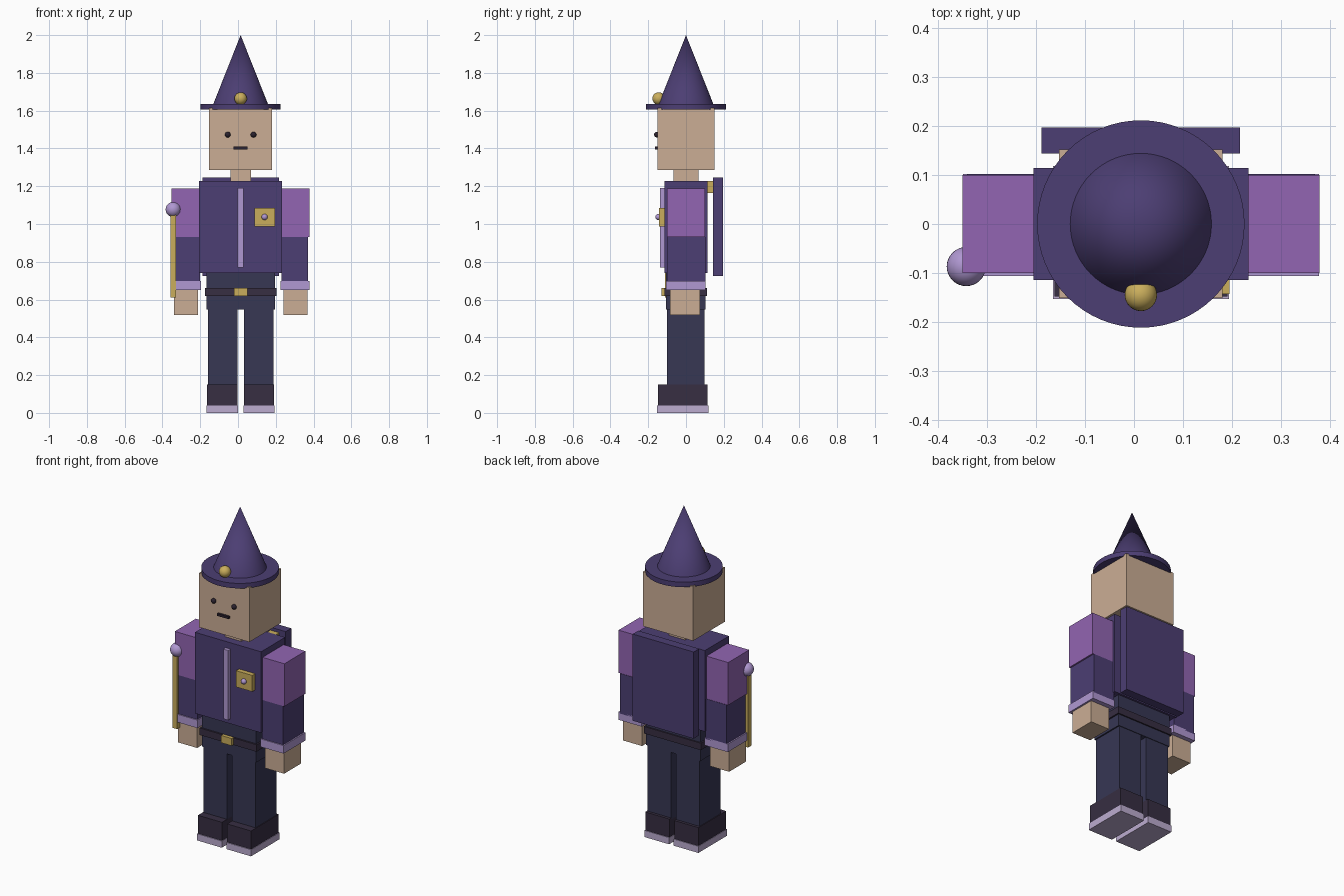
import bpy
import math

if "Cube" in bpy.data.objects:
    bpy.data.objects.remove(bpy.data.objects["Cube"], do_unlink=True)

CX = 0.014  # the body's own centre line


def linear(c):
    c /= 255
    return c / 12.92 if c <= 0.04045 else ((c + 0.055) / 1.055) ** 2.4


def material(name, r, g, b):
    mat = bpy.data.materials.new(name)
    mat.use_nodes = True
    col = (linear(r), linear(g), linear(b), 1)
    mat.diffuse_color = col
    bsdf = mat.node_tree.nodes["Principled BSDF"]
    bsdf.inputs["Base Color"].default_value = col
    bsdf.inputs["Roughness"].default_value = 0.8
    return mat


SKIN = material("skin", 203, 174, 149)
ROBE = material("deep purple", 76, 62, 115)
SLEEVE = material("bright purple", 146, 101, 178)
LILAC = material("lilac", 176, 152, 210)
NAVY = material("navy", 55, 55, 84)
LEATHER = material("dark leather", 55, 46, 66)
GOLD = material("gold", 202, 174, 92)
SOLE = material("pale sole", 188, 172, 208)
INK = material("ink", 42, 33, 46)


def finish(name, mat, smooth=False):
    ob = bpy.context.object
    ob.name = name
    ob.data.name = name
    ob.data.materials.append(mat)
    if smooth:
        bpy.ops.object.shade_smooth_by_angle(angle=math.radians(35))
    return ob


def box(name, mat, x, y, z):
    """Block given by its (low, high) range on each axis."""
    ranges = (x, y, z)
    bpy.ops.mesh.primitive_cube_add(size=1, location=[(a + b) / 2 for a, b in ranges])
    ob = bpy.context.object
    ob.scale = [b - a for a, b in ranges]
    bpy.ops.object.transform_apply(location=False, rotation=False, scale=True)
    return finish(name, mat)


def centred(name, mat, half, y, z):
    return box(name, mat, (CX - half, CX + half), y, z)


def pair(name, mat, inner, outer, y, z):
    """Mirrored blocks on both sides of the centre line."""
    box("left_" + name, mat, (CX + inner, CX + outer), y, z)
    box("right_" + name, mat, (CX - outer, CX - inner), y, z)


def ball(name, mat, loc, r):
    bpy.ops.mesh.primitive_uv_sphere_add(segments=32, ring_count=16, radius=r, location=loc)
    return finish(name, mat, True)


# Head and face
centred("head", SKIN, 0.167, (-0.151, 0.152), (1.286, 1.614))
centred("neck", SKIN, 0.054, (-0.067, 0.065), (1.22, 1.29))
for side, label in ((1, "left"), (-1, "right")):
    ball(label + "_eye", INK, (CX + side * 0.068, -0.154, 1.473), 0.015)
centred("mouth", INK, 0.037, (-0.165, -0.15), (1.395, 1.409))

# Pointed hat
bpy.ops.mesh.primitive_cylinder_add(vertices=64, radius=0.212, depth=0.03, location=(CX, 0, 1.621))
finish("hat_brim", ROBE, True)
bpy.ops.mesh.primitive_cone_add(vertices=64, radius1=0.146, radius2=0, depth=0.368, location=(CX, 0, 1.816))
finish("hat_cone", ROBE, True)
ball("hat_ornament", GOLD, (CX, -0.145, 1.664), 0.033)

# Torso, cape and chest details
centred("torso", ROBE, 0.22, (-0.115, 0.115), (0.74, 1.228))
centred("cape", ROBE, 0.203, (0.144, 0.197), (0.724, 1.246))
pair("cape_clasp", GOLD, 0.1, 0.16, (0.112, 0.146), (1.165, 1.228))
centred("front_placket", LILAC, 0.016, (-0.137, -0.11), (0.77, 1.19))
box("badge", GOLD, (0.087, 0.195), (-0.143, -0.11), (0.988, 1.086))
ball("badge_gem", LILAC, (0.141, -0.146, 1.037), 0.016)

# Arms
pair("upper_sleeve", SLEEVE, 0.215, 0.365, (-0.1, 0.1), (0.932, 1.189))
pair("lower_sleeve", ROBE, 0.215, 0.356, (-0.1, 0.102), (0.69, 0.932))
pair("cuff", LILAC, 0.21, 0.364, (-0.106, 0.102), (0.65, 0.698))
pair("hand", SKIN, 0.227, 0.353, (-0.085, 0.074), (0.518, 0.66))

# Wand held beside the right arm
box("wand_shaft", GOLD, (-0.358, -0.328), (-0.11, -0.08), (0.61, 1.06))
ball("wand_orb", LILAC, (-0.343, -0.087, 1.077), 0.04)

# Hips and belt
centred("hips", NAVY, 0.181, (-0.105, 0.102), (0.547, 0.745))
centred("belt", LEATHER, 0.19, (-0.115, 0.11), (0.618, 0.66))
centred("belt_buckle", GOLD, 0.035, (-0.13, -0.11), (0.618, 0.662))

# Legs and boots
pair("leg", NAVY, 0.017, 0.173, (-0.1, 0.098), (0.14, 0.56))
pair("boot", LEATHER, 0.017, 0.177, (-0.148, 0.115), (0.038, 0.15))
pair("boot_sole", SOLE, 0.015, 0.18, (-0.153, 0.119), (0, 0.04))
